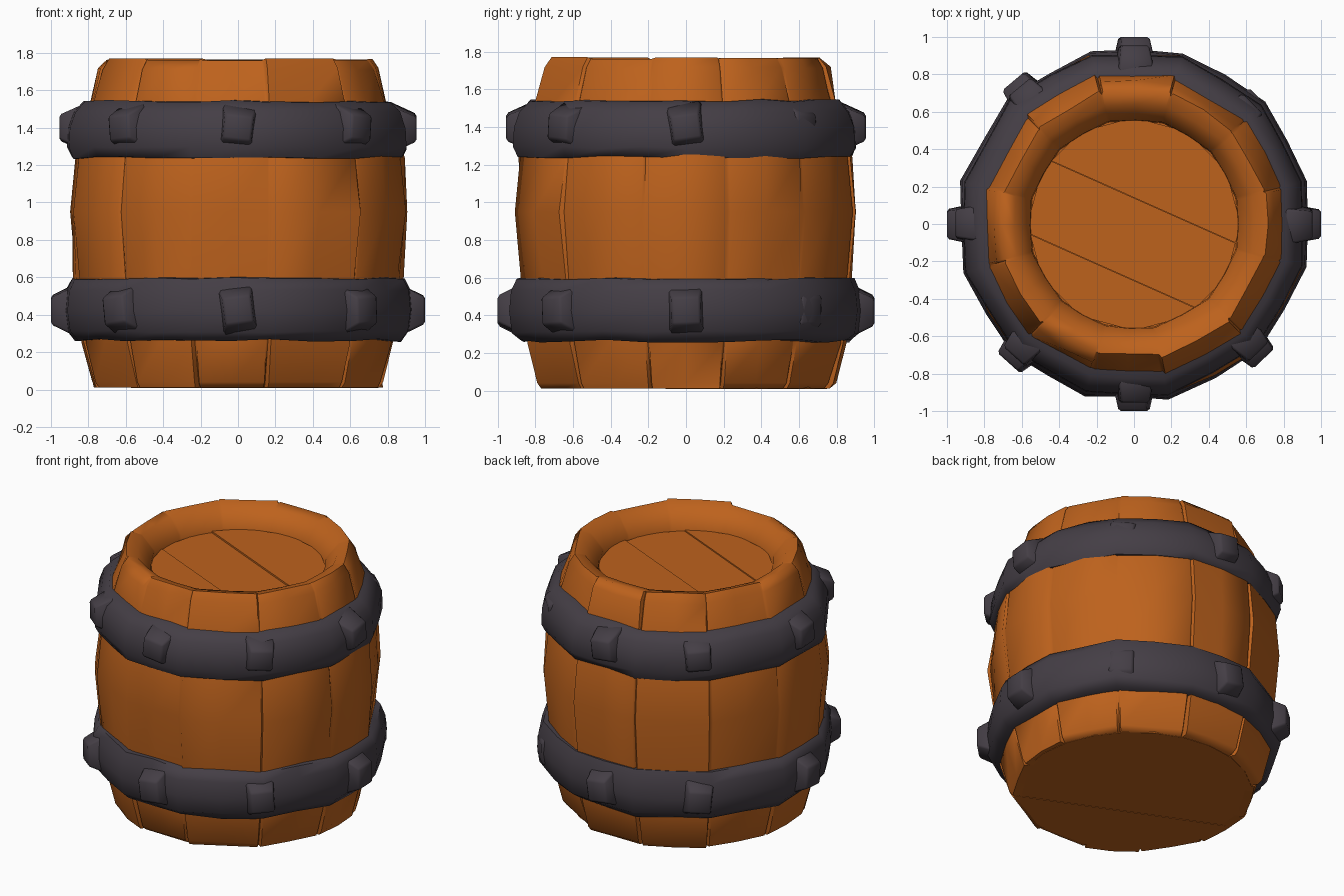
import bpy
import bmesh
import random
from math import sin, cos, radians
from mathutils import Matrix, Vector

random.seed(4)
cube = bpy.data.objects.get("Cube")
if cube:
    bpy.data.objects.remove(cube)


def material(name, colour):
    m = bpy.data.materials.new(name)
    m.use_nodes = True
    m.diffuse_color = colour
    bsdf = m.node_tree.nodes["Principled BSDF"]
    bsdf.inputs["Base Color"].default_value = colour
    bsdf.inputs["Roughness"].default_value = 0.8
    return m


wood = material("orange wood", (0.51, 0.122, 0.012, 1))
iron = material("dark iron", (0.058, 0.048, 0.06, 1))


def finish(bm, name, mat, angle):
    bmesh.ops.recalc_face_normals(bm, faces=bm.faces)
    mesh = bpy.data.meshes.new(name)
    bm.to_mesh(mesh)
    bm.free()
    obj = bpy.data.objects.new(name, mesh)
    bpy.context.collection.objects.link(obj)
    mesh.materials.append(mat)
    bpy.ops.object.select_all(action='DESELECT')
    obj.select_set(True)
    bpy.context.view_layer.objects.active = obj
    bpy.ops.object.shade_smooth_by_angle(angle=radians(angle))
    return obj


def polar(r, a, z):
    return Vector((r * cos(radians(a)), r * sin(radians(a)), z))


def skin(bm, columns, closed_profile=False):
    """Join neighbouring vertex columns, all the way round."""
    for i, col in enumerate(columns):
        nxt = columns[(i + 1) % len(columns)]
        rows = len(col) if closed_profile else len(col) - 1
        for j in range(rows):
            k = (j + 1) % len(col)
            bm.faces.new((col[j], nxt[j], nxt[k], col[k]))


# Angles of the joints between the uneven staves
seams = [14, 43, 74, 104, 135, 166, 196, 227, 254, 281, 315, 346]

# Barrel wall: radius, height, groove depth
wall = [(0.68, 0.015, 0.02), (0.78, 0.01, 0.04), (0.802, 0.04, 0.04),
        (0.855, 0.25, 0.02), (0.89, 0.58, 0.01), (0.924, 0.95, 0.008),
        (0.895, 1.24, 0.01), (0.815, 1.53, 0.012), (0.762, 1.715, 0.014),
        (0.725, 1.765, 0.012), (0.65, 1.75, 0), (0.565, 1.65, 0), (0.56, 1.58, 0)]


def staves():
    bm = bmesh.new()
    columns = []
    for i, a in enumerate(seams):
        b = seams[(i + 1) % len(seams)]
        if b < a:
            b += 360
        proud = random.uniform(-0.01, 0.012)
        left, mid, right, groove = [], [], [], []
        for j, (r, z, depth) in enumerate(wall):
            outer = 1 <= j <= 9
            shift = proud if outer else 0
            zz = z + (random.uniform(-0.006, 0.006) if j in (8, 9) else 0)
            wobble = random.uniform(-0.012, 0.012) if outer else 0
            p = polar(r + shift, a + 0.8, zz)
            q = polar(r + shift + wobble, b - 0.8, zz)
            m = (p + q) / 2
            m += Vector((m.x, m.y, 0)).normalized() * (wobble + 0.008)
            groove.append(bm.verts.new(polar(r - depth, a, z)))
            left.append(bm.verts.new(p))
            mid.append(bm.verts.new(m))
            right.append(bm.verts.new(q))
        columns += [groove, left, mid, right]
    skin(bm, columns)
    # Closing floors behind the end planks
    bm.faces.new([c[0] for c in columns])
    bm.faces.new([c[-1] for c in columns])
    return finish(bm, "staves", wood, 62)


def plank_disc(name, radius, heights, thickness, cuts, sides):
    """A round barrel end cut into three slightly offset planks."""
    bm = bmesh.new()
    edges = [-2] + cuts + [2]
    for i, z in enumerate(heights):
        part = bmesh.new()
        bmesh.ops.create_cone(part, cap_ends=True, segments=sides, radius1=radius,
                              radius2=radius, depth=thickness,
                              matrix=Matrix.Translation((0, 0, z)))
        normal = Vector((sin(radians(24)), cos(radians(24)), 0))
        for offset, sign in ((edges[i] + 0.001, -1), (edges[i + 1] - 0.001, 1)):
            bmesh.ops.bisect_plane(part, geom=part.verts[:] + part.edges[:] + part.faces[:],
                                   plane_co=normal * offset, plane_no=normal * sign,
                                   clear_outer=True)
            rim = [e for e in part.edges if e.is_boundary]
            if rim:
                bmesh.ops.holes_fill(part, edges=rim)
        temp = bpy.data.meshes.new("temp")
        part.to_mesh(temp)
        part.free()
        bm.from_mesh(temp)
        bpy.data.meshes.remove(temp)
    return finish(bm, name, wood, 30)


def hoop(name, profile):
    bm = bmesh.new()
    columns = []
    for i, a in enumerate(seams):
        b = seams[(i + 1) % len(seams)]
        b += 360 if b < a else 0
        for angle, flat in ((a, 1.0), ((a + b) / 2, 0.975)):
            swell = random.uniform(-0.006, 0.01)
            columns.append([bm.verts.new(polar(
                (r + swell) * flat, angle, z + random.uniform(-0.008, 0.008)))
                for r, z in profile])
    skin(bm, columns, closed_profile=True)
    return finish(bm, name, iron, 60)


def studs(name, reach, z, height):
    """Blunt tapered blocks round a hoop, the one at 45 degrees worn down."""
    bm = bmesh.new()
    for angle in (0, 45, 90, 130, 180, 228, 270, 314):
        turn = Matrix.Rotation(radians(angle), 4, 'Z')
        tilt = Matrix.Rotation(radians(random.uniform(-8, 8)), 4, 'X')
        length = reach - 0.05 if angle == 45 else reach
        for v in bmesh.ops.create_cube(bm, size=1)["verts"]:
            tip = v.co.x > 0
            v.co = Vector((length if tip else reach - 0.15,
                           v.co.y * (0.15 if tip else 0.2),
                           v.co.z * height * (0.6 if tip else 1.2)))
            v.co = turn @ tilt @ v.co + Vector((0, 0, z))
    bmesh.ops.bevel(bm, geom=bm.edges[:], offset=0.012, segments=1, affect='EDGES')
    return finish(bm, name, iron, 60)


staves()
plank_disc("lid_planks", 0.57, [1.612, 1.605, 1.615], 0.03, [-0.276, 0.128], 12)
plank_disc("base_planks", 0.75, [0.026, 0.028, 0.024], 0.03, [-0.27, 0.2], 24)

hoop("lower_hoop", [(0.79, 0.265), (0.89, 0.262), (0.935, 0.31), (0.95, 0.42),
                    (0.94, 0.53), (0.91, 0.592), (0.80, 0.60)])
hoop("upper_hoop", [(0.80, 1.235), (0.905, 1.24), (0.93, 1.29), (0.925, 1.40),
                    (0.895, 1.48), (0.84, 1.54), (0.72, 1.545)])
studs("lower_studs", 1.0, 0.425, 0.24)
studs("upper_studs", 0.955, 1.40, 0.22)
